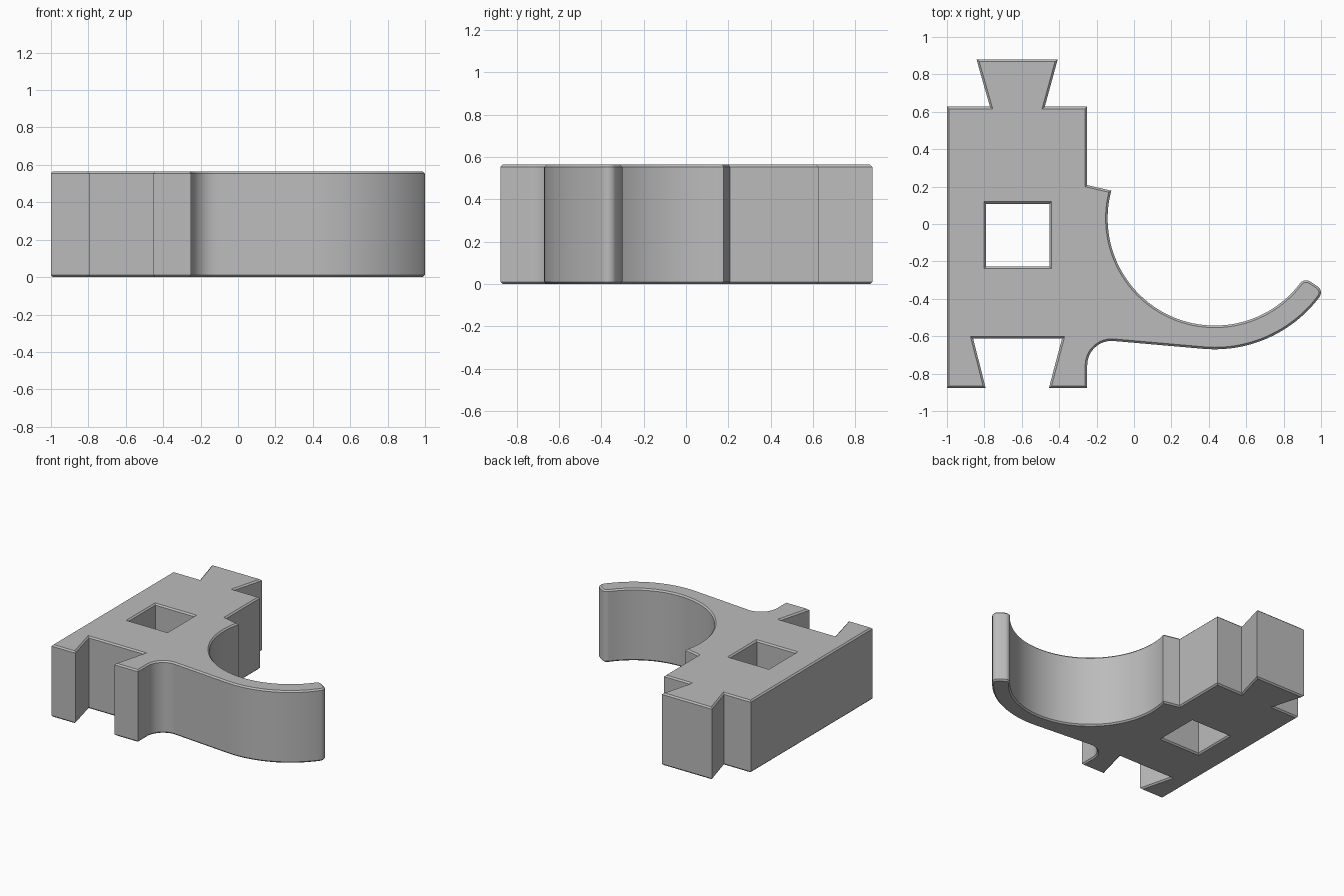
import bpy, bmesh
from math import radians, degrees, asin, cos, sin
from mathutils import Vector

if "Cube" in bpy.data.objects:
    bpy.data.objects.remove(bpy.data.objects["Cube"], do_unlink=True)

HEIGHT, CHAMFER = 0.565, 0.011
HOOK = Vector((0.432, 0.03))      # centre of the hook's ring
R_IN, R_OUT = 0.573, 0.70
TIP, ROUND = -33.5, 0.04          # angle of the hook's end, radius of its corners


def polar(centre, radius, angle):
    a = radians(angle)
    return centre + Vector((cos(a), sin(a))) * radius


def arc(centre, radius, start, end, steps):
    return [polar(centre, radius, start + (end - start) * i / steps)
            for i in range(steps + 1)]


def inset(loop, d):
    """Mitred offset towards the solid, which lies left of the path."""
    result = []
    for i, p in enumerate(loop):
        a = (p - loop[i - 1]).normalized()
        b = (loop[(i + 1) % len(loop)] - p).normalized()
        na, nb = Vector((-a.y, a.x)), Vector((-b.y, b.x))
        result.append(p + (na + nb) * d / (1 + na.dot(nb)))
    return result


def points(*pairs):
    return [Vector(p) for p in pairs]


# Outline, counter-clockwise from the foot beside the hook
a_out = TIP - degrees(asin(ROUND / (R_OUT - ROUND)))
a_in = TIP - degrees(asin(ROUND / (R_IN + ROUND)))
outline = points((-0.25, -0.877))
outline += arc(Vector((-0.12, -0.755)), 0.13, 180, 85, 16)
outline += arc(HOOK, R_OUT, -95, a_out, 24)
outline += arc(polar(HOOK, R_OUT - ROUND, a_out), ROUND, a_out, TIP + 90, 8)[1:]
outline += arc(polar(HOOK, R_IN + ROUND, a_in), ROUND, TIP + 90, a_in + 180, 8)
outline += arc(HOOK, R_IN, a_in, -195, 56)[1:]
# Shoulder and dovetail tenon
outline += points((-0.25, 0.208), (-0.25, 0.627), (-0.477, 0.627), (-0.408, 0.88),
                  (-0.842, 0.88), (-0.77, 0.627), (-1, 0.627))
# Long side and dovetail socket
outline += points((-1, -0.877), (-0.793, -0.877), (-0.86, -0.613),
                  (-0.385, -0.613), (-0.455, -0.877))
# Square window, clockwise so that the solid stays on the left
window = points((-0.79, -0.228), (-0.79, 0.108), (-0.453, 0.108), (-0.453, -0.228))

bm = bmesh.new()
caps = {0: [], 3: []}
for loop in (outline, window):
    small = inset(loop, CHAMFER)
    levels = [(small, 0), (loop, CHAMFER), (loop, HEIGHT - CHAMFER), (small, HEIGHT)]
    rings = [[bm.verts.new((p.x, p.y, z)) for p in ring] for ring, z in levels]
    n = len(loop)
    for low, high in zip(rings, rings[1:]):
        for i in range(n):
            j = (i + 1) % n
            bm.faces.new((low[i], low[j], high[j], high[i]))
    for k in caps:
        caps[k] += [bm.edges.get((rings[k][i], rings[k][i - 1])) for i in range(n)]

# Flat bottom and top
for edges in caps.values():
    bmesh.ops.triangle_fill(bm, edges=edges, use_beauty=True)
bmesh.ops.recalc_face_normals(bm, faces=bm.faces[:])

mesh = bpy.data.meshes.new("hook_bracket")
bm.to_mesh(mesh)
bm.free()
bracket = bpy.data.objects.new("hook_bracket", mesh)
bpy.context.collection.objects.link(bracket)

# Plain grey
grey = bpy.data.materials.new("grey")
grey.use_nodes = True
grey.diffuse_color = (0.5, 0.5, 0.5, 1)
grey.node_tree.nodes["Principled BSDF"].inputs["Base Color"].default_value = (0.5, 0.5, 0.5, 1)
mesh.materials.append(grey)

bpy.ops.object.select_all(action="DESELECT")
bracket.select_set(True)
bpy.context.view_layer.objects.active = bracket
bpy.ops.object.shade_smooth_by_angle(angle=radians(30))
